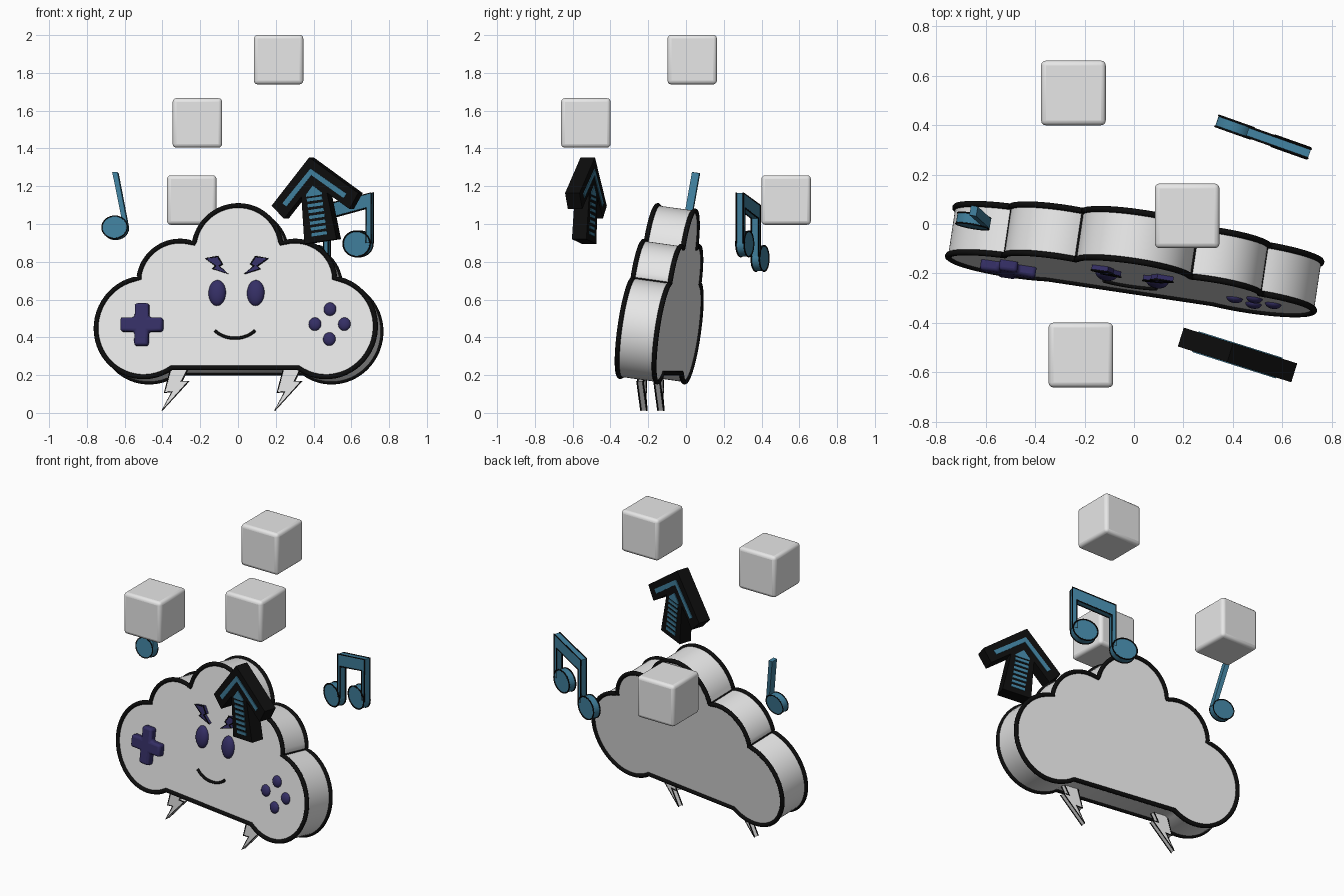
import bpy, bmesh
from math import radians, sin, cos, pi
from mathutils import Matrix, Euler

if "Cube" in bpy.data.objects:
    bpy.data.objects.remove(bpy.data.objects["Cube"])


def material(name, rgb):
    m = bpy.data.materials.new(name)
    m.use_nodes = True
    m.diffuse_color = (*rgb, 1)
    node = m.node_tree.nodes["Principled BSDF"]
    node.inputs["Base Color"].default_value = (*rgb, 1)
    node.inputs["Roughness"].default_value = 0.6
    return m


WHITE = material("cloud white", (0.8, 0.8, 0.8))
BLACK = material("outline black", (0.004, 0.004, 0.004))
PURPLE = material("button purple", (0.035, 0.028, 0.13))
BLUE = material("note blue", (0.05, 0.21, 0.33))


def frame(loc, pitch=0, roll=0, yaw=0):
    rot = Euler((radians(pitch), radians(roll), radians(yaw))).to_matrix().to_4x4()
    return Matrix.Translation(loc) @ rot


def finish(name, bm, mat, mtx, bevel=0):
    bmesh.ops.recalc_face_normals(bm, faces=bm.faces)
    me = bpy.data.meshes.new(name)
    bm.to_mesh(me)
    bm.free()
    me.transform(mtx)
    me.materials.append(mat)
    me.shade_smooth()
    me.set_sharp_from_angle(angle=radians(35))
    ob = bpy.data.objects.new(name, me)
    bpy.context.collection.objects.link(ob)
    if bevel:
        mod = ob.modifiers.new("bevel", "BEVEL")
        mod.width, mod.segments, mod.limit_method = bevel, 3, "ANGLE"
    return ob


def prism(name, pts, y0, y1, mat, mtx, bevel=0):
    """Extrude an (x, z) outline from y0 to y1."""
    bm = bmesh.new()
    face = bm.faces.new([bm.verts.new((x, y0, z)) for x, z in pts])
    out = bmesh.ops.extrude_face_region(bm, geom=[face])["geom"]
    moved = [v for v in out if isinstance(v, bmesh.types.BMVert)]
    bmesh.ops.translate(bm, vec=(0, y1 - y0, 0), verts=moved)
    return finish(name, bm, mat, mtx, bevel)


def tube(name, pts, radius, mtx, closed=True):
    """Black line following 3D points."""
    cu = bpy.data.curves.new(name, "CURVE")
    cu.dimensions = "3D"
    cu.bevel_depth, cu.bevel_resolution = radius, 2
    cu.use_fill_caps = True
    sp = cu.splines.new("POLY")
    sp.points.add(len(pts) - 1)
    for p, co in zip(sp.points, pts):
        p.co = (*(mtx @ Matrix.Translation(co)).translation, 1)
    sp.use_cyclic_u = closed
    cu.materials.append(BLACK)
    ob = bpy.data.objects.new(name, cu)
    bpy.context.collection.objects.link(ob)
    bpy.ops.object.select_all(action="DESELECT")
    ob.select_set(True)
    bpy.context.view_layer.objects.active = ob
    bpy.ops.object.convert(target="MESH")


def outlined(name, pts, y0, y1, mat, mtx, radius=0.004):
    prism(name, pts, y0, y1, mat, mtx)
    for side, y in (("front", y0), ("back", y1)):
        tube(f"{name}_{side}_outline", [(x, y, z) for x, z in pts], radius, mtx)


def ellipsoid(name, x, z, rx, ry, rz, mat, mtx):
    bm = bmesh.new()
    bmesh.ops.create_uvsphere(bm, u_segments=24, v_segments=14, radius=1)
    finish(name, bm, mat, mtx @ Matrix.Translation((x, 0, z)) @ Matrix.Diagonal((rx, ry, rz, 1)))


def arc(cx, cz, rx, rz, a0, a1, n):
    angles = [radians(a0 + (a1 - a0) * i / n) for i in range(n + 1)]
    return [(cx + rx * cos(a), cz + rz * sin(a)) for a in angles]


def ellipse(cx, cz, rx, rz):
    return arc(cx, cz, rx, rz, 0, 360, 32)[:-1]


# Cloud body, leaning back and turned slightly
cloud = (frame((-0.012, -0.24, 0.45), -8, 0, -8.5)
         @ Matrix.Diagonal((1.011, 1, 1.01, 1)) @ Matrix.Translation((0, 0, -0.45)))
DEPTH = 0.2
left = arc(-0.483, 0.453, 0.257, 0.262, 305, 97, 32)
shoulder = arc(-0.305, 0.695, 0.215, 0.215, 172, 70, 16)
crown = arc(0, 0.866, 0.232, 0.232, 170, 90, 14)
half = left + shoulder + crown
cloud_pts = half + [(-x, z) for x, z in reversed(half[:-1])]
outlined("cloud_body", cloud_pts, 0, DEPTH, WHITE, cloud, 0.013)
for s in (-1, 1):
    for label, (x, z) in (("lower", left[-1]), ("upper", shoulder[-1])):
        tube(f"{label}_crease", [(s * -x, 0, z), (s * -x, DEPTH, z)], 0.007, cloud, False)

# Face: eyes, bolt-shaped brows and smile
brow = [(0.045, 0.735), (0.125, 0.76), (0.11, 0.775), (0.165, 0.815),
        (0.1, 0.825), (0.075, 0.785), (0.092, 0.775)]
for s, side in ((1, "left"), (-1, "right")):
    ellipsoid(f"{side}_eye", s * 0.102, 0.635, 0.046, 0.03, 0.068, PURPLE, cloud)
    outlined(f"{side}_brow", [(s * x, z) for x, z in brow], -0.022, 0.005, PURPLE, cloud)
smile = arc(-0.003, 0.5, 0.135, 0.105, 218, 322, 18)
tube("smile", [(x, -0.004, z) for x, z in smile], 0.008, cloud, False)

# Cross-shaped pad and four round buttons
w, a = 0.037, 0.112
quarter = [(a, -w), (a, w), (w, w)]
plus = []
for k in range(4):
    c, s = round(cos(k * pi / 2)), round(sin(k * pi / 2))
    plus += [(-0.495 + c * x - s * z, 0.465 + s * x + c * z) for x, z in quarter]
prism("direction_pad", plus, -0.042, 0.01, PURPLE, cloud, 0.014)
for dx, dz in ((0, 1), (0, -1), (1, 0), (-1, 0)):
    ellipsoid("round_button", 0.497 + dx * 0.078, 0.47 + dz * 0.079,
              0.033, 0.02, 0.035, PURPLE, cloud)

# Lightning bolt legs
bolt = [(-0.03, 0.25), (0.065, 0.25), (0.022, 0.168), (0.06, 0.168),
        (-0.083, 0.012), (-0.028, 0.112), (-0.068, 0.108)]
for side, x, y in (("right", -0.32, -0.145), ("left", 0.277, -0.235)):
    outlined(f"{side}_leg", bolt, -0.016, 0.016, WHITE, frame((x, y, 0), yaw=-8.5))

# Floating bevelled blocks
for x, y, z in ((0.215, 0.033, 1.87), (-0.215, -0.53, 1.535), (-0.245, 0.53, 1.127)):
    bm = bmesh.new()
    bmesh.ops.create_cube(bm, size=0.262)
    finish("floating_block", bm, WHITE, frame((x, y, z)), 0.02)

# Single note
note = frame((-0.65, 0.012, 0.98), -8, 0, -10)
prism("single_note_stem", [(-0.02, 0.295), (0.008, 0.295), (0.07, 0.01), (0.045, 0.01)],
      -0.02, 0.02, BLUE, note)
outlined("single_note_head", ellipse(0, 0, 0.068, 0.06), -0.022, 0.022, BLUE, note, 0.003)

# Joined pair of notes
pair = frame((0.525, 0.35, 1.0), yaw=-19.5)
beam = [(-0.07, 0.1), (0.196, 0.165), (0.196, -0.1), (0.17, -0.1),
        (0.17, 0.085), (-0.045, 0.03), (-0.045, -0.17), (-0.07, -0.17)]
outlined("note_beam_and_stems", beam, -0.02, 0.02, BLUE, pair)
for x, z in ((0.117, -0.105), (-0.125, -0.182)):
    outlined("paired_note_head", ellipse(x, z, 0.076, 0.068), -0.023, 0.023, BLUE, pair)

# Black arrow with blue inlays on both faces
arrow = frame((0.42, -0.53, 1.12), 0, -8, -17.5)


def mirrored(side):
    return side + [(-x, z) for x, z in reversed(side) if x]


arrow_side = [(0, 0.235), (0.243, 0.01), (0.183, -0.067), (0.072, 0.035), (0.09, -0.215)]
prism("arrow_body", mirrored(arrow_side), -0.04, 0.04, BLACK, arrow)
stripe = [(0, 0.175), (0.18, 0.015), (0.16, -0.005), (0, 0.14)]
tip = [(0, 0.085), (0.045, 0.04), (0.045, 0.03)]
for y in (-0.044, 0.038):
    prism("arrow_stripe", mirrored(stripe), y, y + 0.006, BLUE, arrow)
    prism("arrow_shaft_tip", mirrored(tip), y, y + 0.006, BLUE, arrow)
    for i in range(7):
        z = 0.004 - i * 0.031
        prism("arrow_rung", mirrored([(0.043, z), (0.043, z + 0.017)]), y, y + 0.006, BLUE, arrow)
